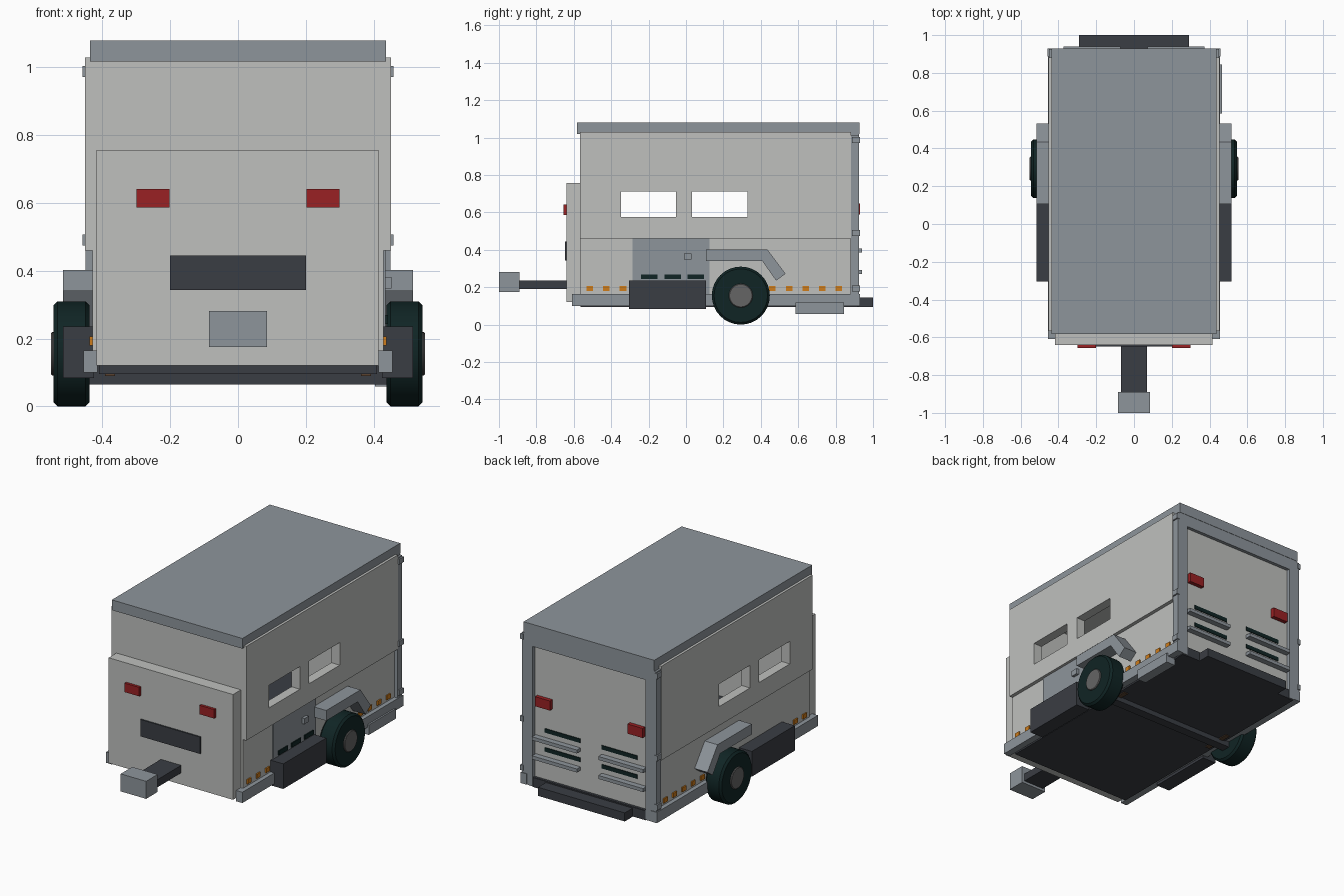
import bpy, bmesh, math

cube = bpy.data.objects.get("Cube")
if cube:
    bpy.data.objects.remove(cube, do_unlink=True)


def material(name, rgb):
    m = bpy.data.materials.new(name)
    m.use_nodes = True
    m.diffuse_color = (*rgb, 1)
    bsdf = next(n for n in m.node_tree.nodes if n.type == 'BSDF_PRINCIPLED')
    bsdf.inputs["Base Color"].default_value = (*rgb, 1)
    return m


PALE = material("pale grey", (.52, .53, .515))
STEEL = material("steel grey", (.27, .3, .33))
SLATE = material("dark slate", (.042, .047, .057))
RUBBER = material("rubber black", (.005, .018, .018))
RED = material("lamp red", (.32, .015, .017))
AMBER = material("amber", (.62, .2, .01))
HUB = material("hub grey", (.13, .13, .13))
RUST = material("rust brown", (.1, .055, .03))


def finish(name, bm, mat):
    bmesh.ops.recalc_face_normals(bm, faces=bm.faces)
    mesh = bpy.data.meshes.new(name)
    bm.to_mesh(mesh)
    bm.free()
    mesh.materials.append(mat)
    ob = bpy.data.objects.new(name, mesh)
    bpy.context.collection.objects.link(ob)
    return ob


def box(name, mat, x, y, z):
    """Box from (low, high) pairs on each axis."""
    bm = bmesh.new()
    bmesh.ops.create_cube(bm, size=1)
    for v in bm.verts:
        for i, (lo, hi) in enumerate((x, y, z)):
            v.co[i] = hi if v.co[i] > 0 else lo
    return finish(name, bm, mat)


def pair(name, mat, x, y, z):
    """The same box on both sides."""
    return [box("left_" + name, mat, x, y, z),
            box("right_" + name, mat, (-x[1], -x[0]), y, z)]


def extrude_side(name, mat, points, x0, x1):
    """Side profile in y, z pulled along x."""
    bm = bmesh.new()
    face = bm.faces.new([bm.verts.new((x0, y, z)) for y, z in points])
    new = bmesh.ops.extrude_face_region(bm, geom=[face])["geom"]
    for v in new:
        if isinstance(v, bmesh.types.BMVert):
            v.co.x = x1
    return finish(name, bm, mat)


def disc(name, mat, radius, x0, x1, bevel):
    """Wheel shape on the axle line."""
    bm = bmesh.new()
    bmesh.ops.create_cone(bm, cap_ends=True, segments=32, radius1=radius,
                          radius2=radius, depth=abs(x1 - x0))
    rims = [e for e in bm.edges if any(len(f.verts) > 4 for f in e.link_faces)]
    bmesh.ops.bevel(bm, geom=rims, offset=bevel, segments=1, affect='EDGES')
    for v in bm.verts:
        px, py, pz = v.co
        v.co = ((x0 + x1) / 2 + pz, WHEEL_Y + px, WHEEL_R + py)
    ob = finish(name, bm, mat)
    bpy.ops.object.select_all(action='DESELECT')
    ob.select_set(True)
    bpy.context.view_layer.objects.active = ob
    bpy.ops.object.shade_smooth_by_angle(angle=math.radians(30))


def cut(ob, cutters):
    for c in cutters:
        mod = ob.modifiers.new("cut", 'BOOLEAN')
        mod.operation = 'DIFFERENCE'
        mod.solver = 'EXACT'
        mod.object = c
        bpy.context.view_layer.objects.active = ob
        bpy.ops.object.modifier_apply(modifier=mod.name)


WHEEL_Y, WHEEL_R = .293, .155

# Hollow body and side panels with windows through both walls
body = box("body_shell", PALE, (-.43, .43), (-.565, .885), (.12, 1.025))
panels = pair("upper_panel", PALE, (.41, .452), (-.566, .882), (.46, 1.03))
room = box("room_cutter", PALE, (-.395, .395), (-.53, .86), (.15, 1))
windows = [box("window_cutter", PALE, (-.6, .6), y, (.575, .712))
           for y in ((-.348, -.053), (.033, .328))]
cut(body, [room] + windows)
for p in panels:
    cut(p, windows)
for c in [room] + windows:
    bpy.data.objects.remove(c, do_unlink=True)

# Roof, floor and chassis
box("roof", STEEL, (-.437, .437), (-.582, .928), (1.018, 1.08))
box("floor", SLATE, (-.41, .41), (-.565, .92), (.095, .153))
pair("side_rail", STEEL, (.415, .456), (-.61, .93), (.1, .165))
box("axle", SLATE, (-.45, .45), (.265, .32), (.065, .12))
pair("spring_block", RUST, (.363, .392), (.2, .38), (.09, .12))

# Front plate with its lamps, grille and hitch
box("front_plate", PALE, (-.418, .415), (-.64, -.56), (.12, .757))
pair("front_lamp", RED, (.202, .3), (-.656, -.63), (.587, .641))
box("front_grille", SLATE, (-.2, .2), (-.648, -.63), (.343, .445))
box("hitch_bar", SLATE, (-.068, .068), (-.9, -.63), (.19, .236))
box("hitch_block", STEEL, (-.085, .085), (-1, -.89), (.175, .281))

# Rear frame, recessed door and fittings
pair("rear_post", STEEL, (.378, .45), (.88, .926), (.1, 1.012))
box("rear_header", STEEL, (-.437, .437), (.88, .926), (.945, 1.03))
box("rear_door", PALE, (-.38, .38), (.87, .906), (.15, .95))
box("rear_sill", SLATE, (-.378, .378), (.88, .925), (.095, .152))
box("rear_bumper", SLATE, (-.29, .29), (.92, 1), (.093, .145))
pair("rear_lamp", RED, (.26, .36), (.9, .93), (.59, .648))
for z in (.385, .27):
    pair("rear_bar", STEEL, (.072, .372), (.9, .941), (z, z + .021))
    pair("rear_slot", RUBBER, (.072, .31), (.9, .911), (z + .052, z + .076))
for z in (.972, .475, .178):
    pair("hinge", STEEL, (.44, .459), (.888, .93), (z, z + .032))

# Side boxes, fenders, wheels and marker lamps
pair("tool_box", SLATE, (.425, .516), (-.304, .107), (.084, .236))
fender = [(.107, .402), (.435, .402), (.532, .272), (.482, .235),
          (.408, .34), (.107, .34)]
for side, s in (("left", 1), ("right", -1)):
    extrude_side(side + "_fender", STEEL, fender, s * .425, s * .516)
    disc(side + "_tyre", RUBBER, WHEEL_R, s * .438, s * .545, .012)
    disc(side + "_hub", HUB, .064, s * .48, s * .552, .004)
for i in (0, 1, 2, 11, 12, 13, 14, 15):
    y = -.532 + .0888 * i
    pair("marker_lamp", AMBER, (.42, .438), (y, y + .035), (.179, .206))

# Service panel and step on the left side only
box("service_panel", STEEL, (.42, .436), (-.285, .125), (.165, .46))
for y in (-.24, -.115, .008):
    box("service_slot", RUBBER, (.39, .442), (y, y + .087), (.243, .269))
box("service_knob", STEEL, (.43, .453), (-.012, .03), (.347, .381))
box("side_step", STEEL, (.405, .466), (.585, .845), (.058, .118))
